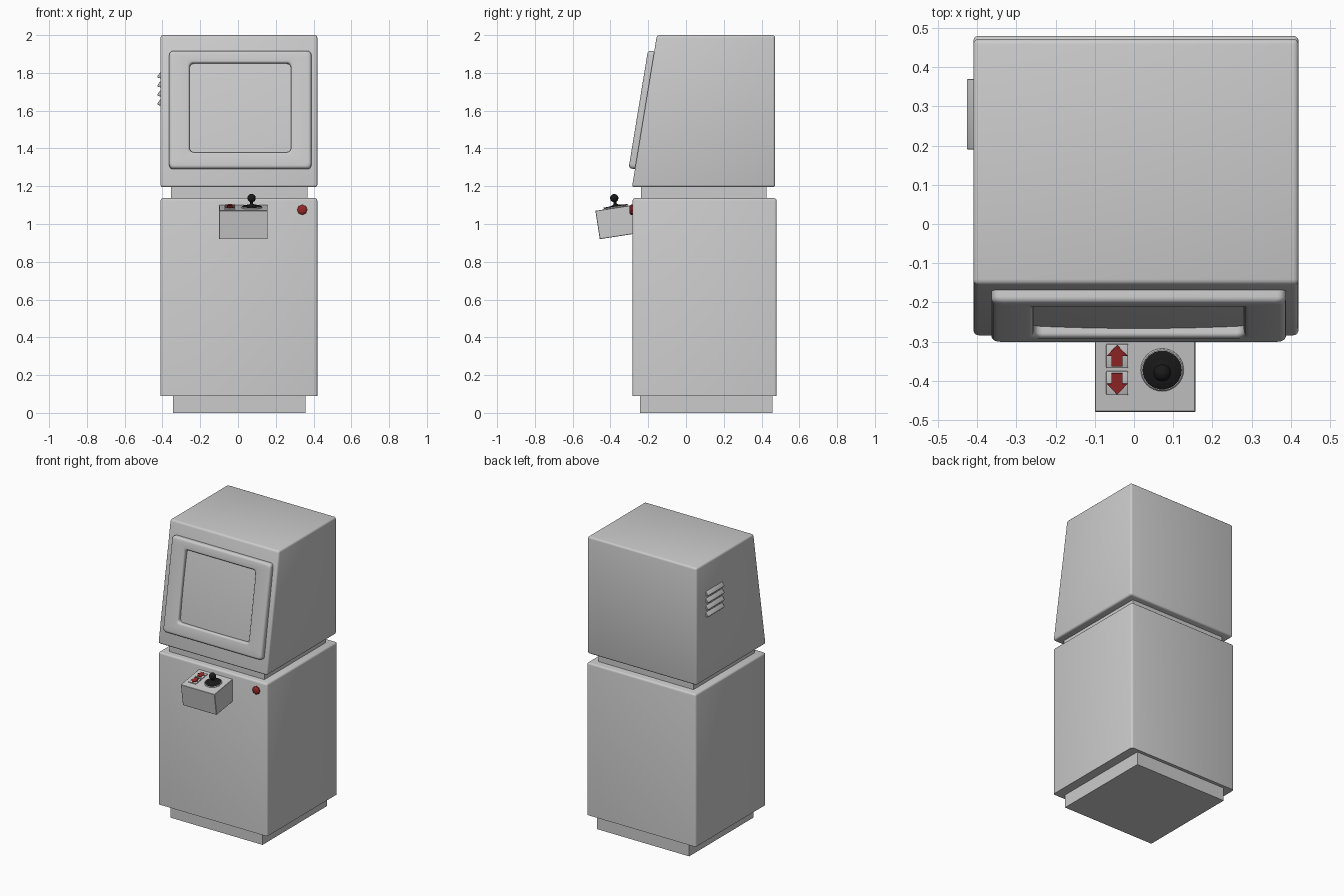
import bpy, bmesh, math
from mathutils import Matrix, Vector

if "Cube" in bpy.data.objects:
    bpy.data.objects.remove(bpy.data.objects["Cube"])


def material(name, col):
    m = bpy.data.materials.new(name)
    m.diffuse_color = (*col, 1)
    m.use_nodes = True
    m.node_tree.nodes["Principled BSDF"].inputs["Base Color"].default_value = m.diffuse_color
    return m


RED = material("red", (0.30, 0.02, 0.02))
BLACK = material("black", (0.01, 0.01, 0.01))


def finish(name, bm, matrix=Matrix(), mat=None, smooth=True):
    bmesh.ops.recalc_face_normals(bm, faces=bm.faces)
    me = bpy.data.meshes.new(name)
    bm.to_mesh(me)
    bm.free()
    ob = bpy.data.objects.new(name, me)
    bpy.context.collection.objects.link(ob)
    ob.matrix_world = matrix
    if mat:
        me.materials.append(mat)
    if smooth:
        bpy.ops.object.select_all(action='DESELECT')
        ob.select_set(True)
        bpy.context.view_layer.objects.active = ob
        bpy.ops.object.shade_smooth_by_angle(angle=math.radians(35))
    return ob


def prism(name, outline, vec, bevel=0, seg=3, keep_bottom=False, **kw):
    """Extrude a planar outline along vec, optionally rounding its edges."""
    bm = bmesh.new()
    f = bm.faces.new([bm.verts.new(p) for p in outline])
    r = bmesh.ops.extrude_face_region(bm, geom=[f], use_keep_orig=True)
    top = [e for e in r['geom'] if isinstance(e, bmesh.types.BMVert)]
    bmesh.ops.translate(bm, verts=top, vec=vec)
    if bevel:
        low = min(v.co.z for v in bm.verts) + 1e-4
        edges = [e for e in bm.edges
                 if not (keep_bottom and all(v.co.z < low for v in e.verts))]
        bmesh.ops.bevel(bm, geom=edges, offset=bevel, segments=seg,
                        profile=0.5, affect='EDGES')
    return finish(name, bm, **kw)


def box(name, x, y, z, **kw):
    pts = [(x[0], y[0], z[0]), (x[1], y[0], z[0]), (x[1], y[1], z[0]), (x[0], y[1], z[0])]
    return prism(name, pts, Vector((0, 0, z[1] - z[0])), **kw)


def loft(bm, loops, closed=False):
    rings = [[bm.verts.new(p) for p in lp] for lp in loops]
    pairs = list(zip(rings, rings[1:]))
    if closed:
        pairs.append((rings[-1], rings[0]))
    for a, b in pairs:
        for i in range(len(a)):
            j = (i + 1) % len(a)
            bm.faces.new((a[i], a[j], b[j], b[i]))
    return rings


def lathe(name, profile, n=32, **kw):
    """Turned solid around local z from (radius, height) pairs."""
    bm = bmesh.new()
    rings = loft(bm, [[(r * math.cos(2 * math.pi * i / n), r * math.sin(2 * math.pi * i / n), h)
                       for i in range(n)] for r, h in profile])
    bm.faces.new(rings[0])
    bm.faces.new(rings[-1])
    return finish(name, bm, **kw)


def rounded_rect(cy, hw, hh, r, z, n=5):
    pts = []
    for k, (sx, sy) in enumerate([(1, 1), (-1, 1), (-1, -1), (1, -1)]):
        for i in range(n + 1):
            a = math.pi / 2 * (k + i / n)
            pts.append((sx * (hw - r) + r * math.cos(a), cy + sy * (hh - r) + r * math.sin(a), z))
    return pts


# Cabinet: plinth, body, neck and slanted head
box("plinth", (-0.345, 0.357), (-0.243, 0.458), (0, 0.1))
box("lower_cabinet", (-0.41, 0.42), (-0.283, 0.48), (0.09, 1.137), bevel=0.013, keep_bottom=True)
box("neck", (-0.356, 0.368), (-0.238, 0.427), (1.12, 1.21))
prism("upper_cabinet", [(-0.41, -0.286, 1.195), (-0.41, 0.472, 1.195),
                        (-0.41, 0.472, 2.0), (-0.41, -0.154, 2.0)],
      Vector((0.83, 0, 0)), bevel=0.013)

# Screen frame, in the plane of the slanted front
slope = math.atan2(0.132, 0.805)
front = Matrix.Translation((0.012, -0.219, 1.602)) @ Matrix.Rotation(math.pi / 2 - slope, 4, 'X')
T, R = 0.034, 0.016
loops = [rounded_rect(0, 0.376, 0.316, 0.02, -0.01)]
for i in range(5):
    a = math.pi / 2 * i / 4
    d = R * (1 - math.cos(a))
    loops.append(rounded_rect(0, 0.376 - d, 0.316 - d, 0.022, T - R + R * math.sin(a)))
for i in range(5):
    a = math.pi / 2 * i / 4
    d = 0.012 * (1 - math.sin(a))
    loops.append(rounded_rect(0.01, 0.268 + d, 0.239 + d, 0.022, T - 0.012 + 0.012 * math.cos(a)))
loops.append(rounded_rect(0.01, 0.268, 0.239, 0.022, -0.01))
bm = bmesh.new()
loft(bm, loops, closed=True)
finish("screen_frame", bm, front)

# Bulging screen glass
bm = bmesh.new()
bmesh.ops.create_grid(bm, x_segments=16, y_segments=16, size=1)
for v in bm.verts:
    u, w = v.co.x, v.co.y
    v.co = (0.272 * u, 0.01 + 0.243 * w, 0.004 + 0.013 * (1 - 0.5 * u * u - 0.5 * w * w))
glass = finish("screen", bm, front)
if glass.data.polygons[0].normal.z < 0:
    glass.data.flip_normals()

# Tilted control box
deck = Matrix.Translation((0.0285, -0.372, 1.0866)) @ Matrix.Rotation(math.atan(0.154), 4, 'X')
box("control_box", (-0.1285, 0.1285), (-0.109, 0.12), (-0.152, 0), bevel=0.002, seg=1, matrix=deck)

# Two arrow buttons
arrow = [(0, 0.029), (-0.026, 0.001), (-0.014, 0.001), (-0.014, -0.026),
         (0.014, -0.026), (0.014, 0.001), (0.026, 0.001)]
for name, s, y in (("up", 1, 0.036), ("down", -1, -0.034)):
    m = deck @ Matrix.Translation((-0.0715, y, 0))
    box(name + "_button", (-0.028, 0.028), (-0.031, 0.031), (-0.005, 0.006),
        bevel=0.003, seg=2, matrix=m)
    prism(name + "_arrow", [(x, s * q, 0.004) for x, q in arrow], Vector((0, 0, 0.006)),
          matrix=m, mat=RED, smooth=False)

# Joystick: collar, then boot, stem and ball turned as one piece
stick = deck @ Matrix.Translation((0.0435, 0, 0))
lathe("joystick_collar", [(0.055, -0.004), (0.055, 0.003), (0.052, 0.006), (0.045, 0.006)], matrix=stick)
ball = [(0.022 * math.cos(a), 0.051 + 0.022 * math.sin(a))
        for a in [math.radians(-70 + 16 * i) for i in range(11)]]
lathe("joystick", [(0.05, 0), (0.05, 0.007), (0.044, 0.010), (0.03, 0.011), (0.018, 0.014),
                   (0.010, 0.019), (0.0075, 0.022)] + ball, matrix=stick, mat=BLACK)

# Round push button on the cabinet front
lathe("push_button", [(0.027, -0.01), (0.027, 0.008), (0.022, 0.014), (0.012, 0.017)], n=8,
      matrix=Matrix.Translation((0.34, -0.283, 1.075)) @ Matrix.Rotation(math.pi / 2, 4, 'X'), mat=RED)

# Vent louvres on the left side
for i in range(4):
    z = 1.642 + 0.048 * i
    prism("vent_louvre_%d" % (i + 1),
          [(-0.400, 0.19, z - 0.017), (-0.400, 0.19, z + 0.022), (-0.411, 0.19, z + 0.018),
           (-0.427, 0.19, z - 0.004), (-0.424, 0.19, z - 0.012)],
          Vector((0, 0.18, 0)), bevel=0.003, seg=2)
